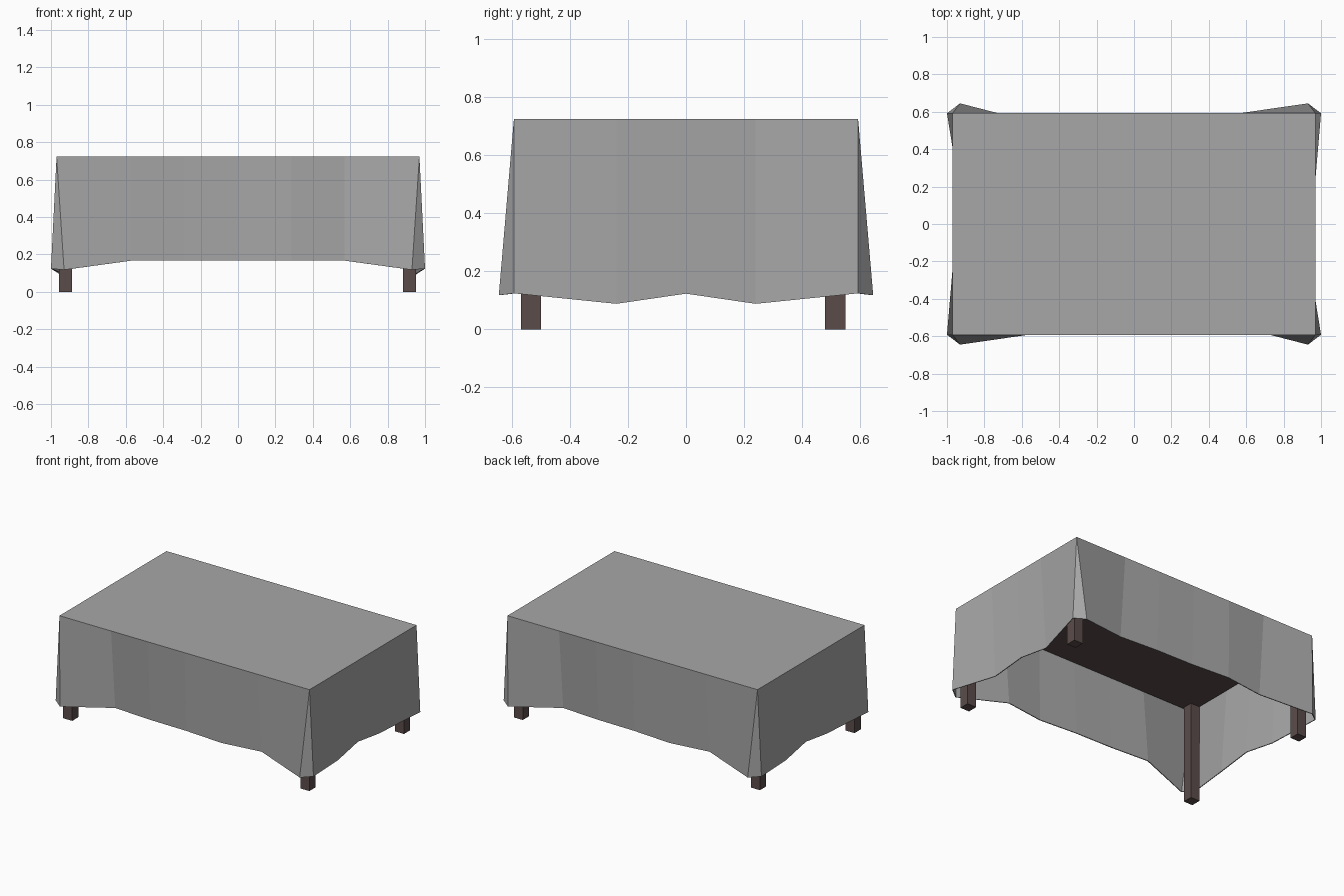
import bpy, bmesh

cube = bpy.data.objects.get("Cube")
if cube:
    bpy.data.objects.remove(cube, do_unlink=True)


def material(name, rgb):
    m = bpy.data.materials.new(name)
    m.use_nodes = True
    m.diffuse_color = (*rgb, 1)
    m.node_tree.nodes["Principled BSDF"].inputs["Base Color"].default_value = (*rgb, 1)
    return m


grey = material("grey_cloth", (0.39, 0.39, 0.39))
brown = material("dark_brown_wood", (0.105, 0.073, 0.07))


def add_object(name, bm, mat):
    mesh = bpy.data.meshes.new(name)
    bm.to_mesh(mesh)
    bm.free()
    mesh.materials.append(mat)
    ob = bpy.data.objects.new(name, mesh)
    bpy.context.collection.objects.link(ob)
    return ob


def box(name, low, high, mat):
    bm = bmesh.new()
    bmesh.ops.create_cube(bm, size=1)
    for v in bm.verts:
        for i in range(3):
            v.co[i] = (low[i] + high[i]) / 2 + v.co[i] * (high[i] - low[i])
    return add_object(name, bm, mat)


# Tablecloth: half of the wavy hem, front then left side
HALF = (0.97, 0.593)
TOP = 0.725
front_hem = [(-0.93, -0.645, 0.118), (-0.57, -0.547, 0.167), (-0.285, -0.565, 0.167),
             (0, -0.57, 0.167), (0.285, -0.59, 0.167), (0.57, -0.552, 0.167),
             (0.93, -0.645, 0.118)]
side_hem = [(1.0, -0.592, 0.124), (0.943, -0.24, 0.088), (0.931, 0, 0.123),
            (0.927, 0.24, 0.088), (1.0, 0.592, 0.124)]

bm = bmesh.new()
corners = {(sx, sy): bm.verts.new((sx * HALF[0], sy * HALF[1], TOP))
           for sx in (-1, 1) for sy in (-1, 1)}
rim, hem, along = [], [], []
for turn in (1, -1):          # the second half is the first turned half way round
    for axis, points in enumerate((front_hem, side_hem)):
        for i, (x, y, z) in enumerate(points):
            hem.append(bm.verts.new((turn * x, turn * y, z)))
            along.append(axis)
            if i in (0, len(points) - 1):
                rim.append(corners[(turn if x > 0 else -turn, turn if y > 0 else -turn)])
            elif axis == 0:
                rim.append(bm.verts.new((turn * x, -turn * HALF[1], TOP)))
            else:
                rim.append(bm.verts.new((turn * HALF[0], turn * y, TOP)))

# Hanging panels, with a triangular fold at each corner
for i in range(len(hem)):
    j = (i + 1) % len(hem)
    if rim[i] == rim[j]:
        bm.faces.new((rim[i], hem[i], hem[j]))
    elif along[i] == 0:
        bm.faces.new((hem[i], hem[j], rim[j], rim[i]))
    else:
        bm.faces.new((rim[i], hem[i], hem[j], rim[j]))
bm.faces.new(list(dict.fromkeys(rim)))
cloth = add_object("tablecloth", bm, grey)
thick = cloth.modifiers.new("thickness", 'SOLIDIFY')
thick.thickness = 0.006
thick.offset = -1

# Table board under the cloth
box("table_top", (-0.957, -0.58, 0.685), (0.957, 0.58, 0.717), brown)

# Four square legs
for sx, side in ((-1, "right"), (1, "left")):
    for sy, end in ((-1, "front"), (1, "back")):
        x, y, h = sx * 0.92 - 0.003, sy * 0.524 - 0.01, 0.035
        box(f"{end}_{side}_leg", (x - h, y - h, 0), (x + h, y + h, 0.69), brown)
